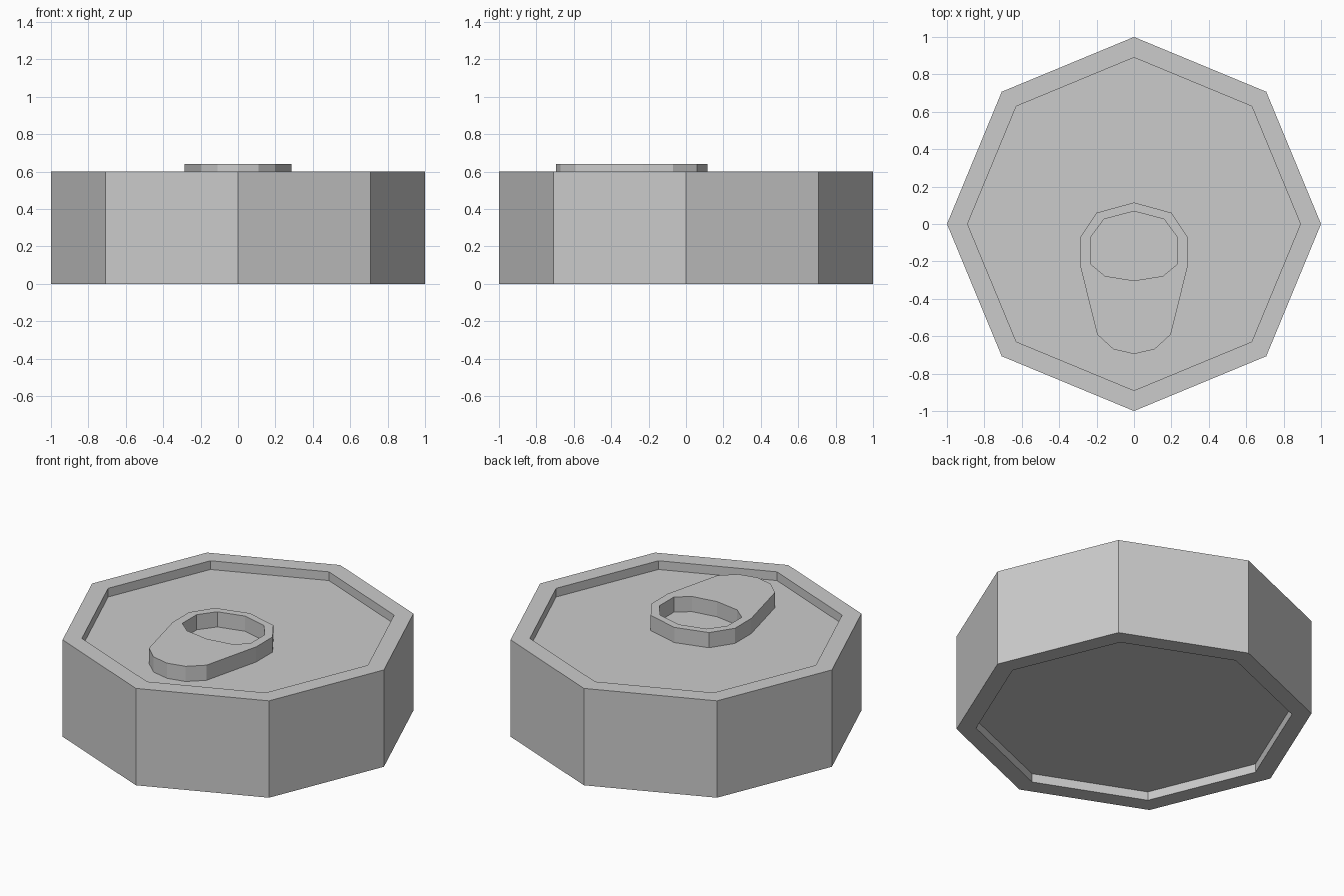
import bpy, bmesh
from math import sin, cos, pi

if "Cube" in bpy.data.objects:
    bpy.data.objects.remove(bpy.data.objects["Cube"])

SIDES = 8
FLOOR = 0.546  # height of the recessed lid
TAB_TOP = 0.64


def lathe(name, profile):
    """Revolve (radius, z) rings into a flat-sided closed solid."""
    bm = bmesh.new()
    rings = [[bm.verts.new((r * cos(2 * pi * i / SIDES), r * sin(2 * pi * i / SIDES), z))
              for i in range(SIDES)] for r, z in profile]
    for low, high in zip(rings, rings[1:]):
        for i in range(SIDES):
            j = (i + 1) % SIDES
            bm.faces.new((low[i], low[j], high[j], high[i]))
    bm.faces.new(rings[0])
    bm.faces.new(rings[-1])
    bmesh.ops.recalc_face_normals(bm, faces=bm.faces)
    mesh = bpy.data.meshes.new(name)
    bm.to_mesh(mesh)
    bm.free()
    obj = bpy.data.objects.new(name, mesh)
    bpy.context.collection.objects.link(obj)
    return obj


def mirrored(half):
    """Close a half outline (first and last points on x = 0) across x = 0."""
    return half + [(-x, y) for x, y in half[-2:0:-1]]


# Can body with recessed lid and recessed base
lathe("can_body", [(0.89, 0.054), (0.89, 0), (1, 0), (1, 0.6), (0.89, 0.6), (0.89, FLOOR)])

# Pull tab: outer outline with a finger hole, extruded up from the lid
outer = mirrored([(0, 0.115), (0.2, 0.06), (0.286, -0.07), (0.286, -0.23),
                  (0.197, -0.59), (0.11, -0.67), (0, -0.695)])
hole = mirrored([(0, 0.068), (0.16, 0.026), (0.233, -0.072), (0.233, -0.213),
                 (0.155, -0.278), (0, -0.303)])
curve = bpy.data.curves.new("pull_tab", 'CURVE')
curve.dimensions = '2D'
curve.fill_mode = 'BOTH'
curve.extrude = (TAB_TOP - FLOOR) / 2
for outline in (outer, hole):
    spline = curve.splines.new('POLY')
    spline.points.add(len(outline) - 1)
    for point, (x, y) in zip(spline.points, outline):
        point.co = (x, y, 0, 1)
    spline.use_cyclic_u = True
    spline.use_smooth = False
tab = bpy.data.objects.new("pull_tab", curve)
tab.location.z = (TAB_TOP + FLOOR) / 2
bpy.context.collection.objects.link(tab)
bpy.context.view_layer.objects.active = tab
tab.select_set(True)
bpy.ops.object.convert(target='MESH')

# Weld the tab's caps to its walls and keep it flat-faced
bm = bmesh.new()
bm.from_mesh(tab.data)
bmesh.ops.remove_doubles(bm, verts=bm.verts, dist=0.0005)
bmesh.ops.recalc_face_normals(bm, faces=bm.faces)
for face in bm.faces:
    face.smooth = False
bm.to_mesh(tab.data)
bm.free()
